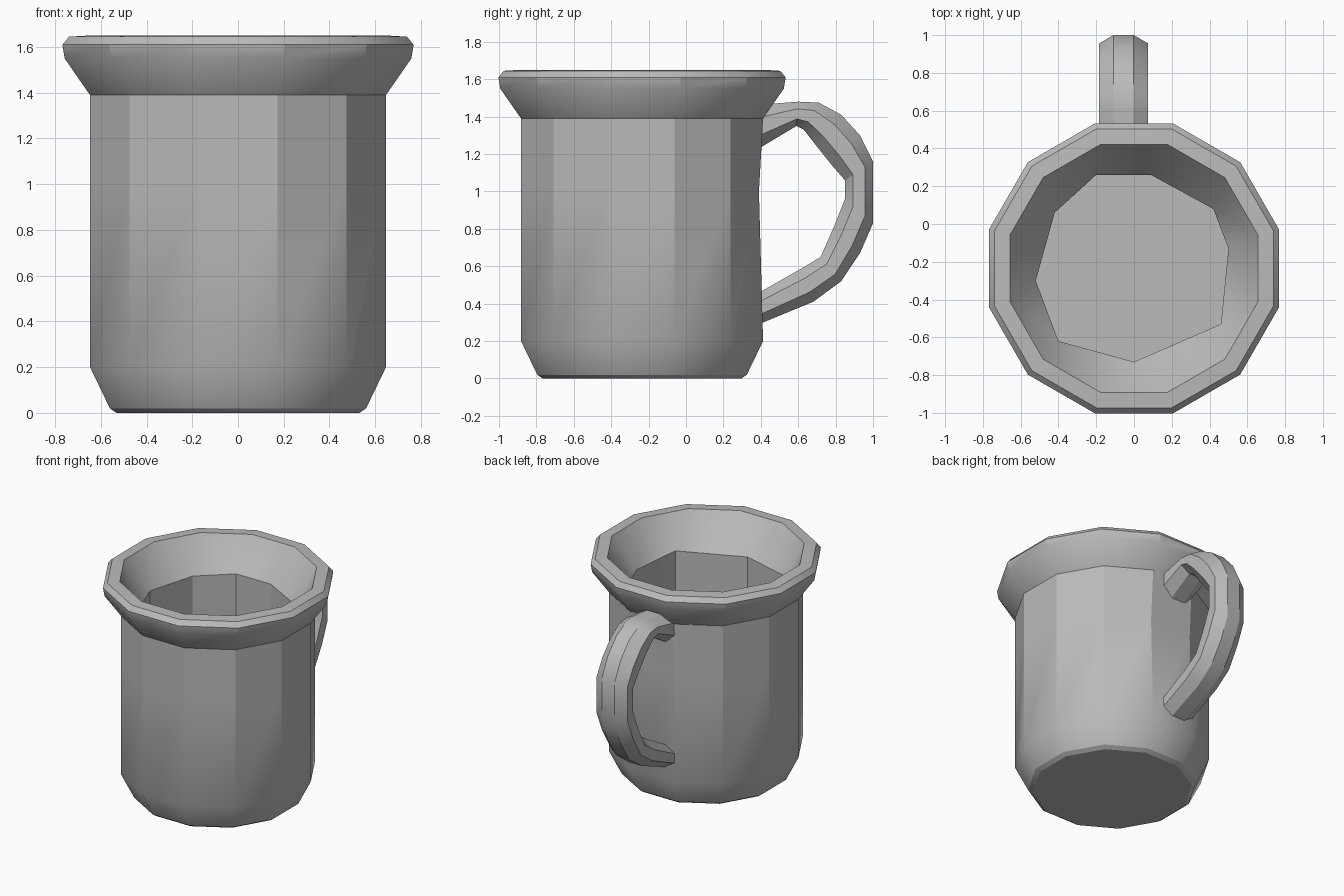
import bpy, bmesh, math
from mathutils import Vector

cube = bpy.data.objects.get("Cube")
if cube:
    bpy.data.objects.remove(cube, do_unlink=True)

clay = bpy.data.materials.new("grey_clay")
clay.use_nodes = True
GREY = (0.5, 0.5, 0.5, 1)
clay.diffuse_color = GREY
clay.node_tree.nodes["Principled BSDF"].inputs["Base Color"].default_value = GREY


def ring(bm, points):
    """Closed loop of edges through the points."""
    verts = [bm.verts.new(p) for p in points]
    for a, b in zip(verts, verts[1:] + verts[:1]):
        bm.edges.new((a, b))
    return verts


def loop_edges(verts):
    return [e for e in {e for v in verts for e in v.link_edges}
            if e.verts[0] in verts and e.verts[1] in verts]


def skin(bm, rings):
    """Join successive rings and cap both ends."""
    for a, b in zip(rings, rings[1:]):
        if len(a) == len(b):
            for i in range(len(a)):
                j = (i + 1) % len(a)
                bm.faces.new((a[i], a[j], b[j], b[i]))
        else:
            bmesh.ops.bridge_loops(bm, edges=loop_edges(a) + loop_edges(b))
    bm.faces.new(rings[0])
    bm.faces.new(rings[-1])


def finish(bm, name, angle):
    bmesh.ops.recalc_face_normals(bm, faces=bm.faces)
    mesh = bpy.data.meshes.new(name)
    bm.to_mesh(mesh)
    bm.free()
    mesh.materials.append(clay)
    obj = bpy.data.objects.new(name, mesh)
    bpy.context.collection.objects.link(obj)
    bpy.ops.object.select_all(action='DESELECT')
    obj.select_set(True)
    bpy.context.view_layer.objects.active = obj
    bpy.ops.object.shade_smooth_by_angle(angle=math.radians(angle))
    return obj


# Mug: twelve-sided outside, flared rim, eight-sided hollow
SIDES = 12
CENTRE_Y = -0.235
outside = [(0.55, 0), (0.58, 0.02), (0.67, 0.2), (0.67, 1.0), (0.67, 1.39),
           (0.785, 1.55), (0.795, 1.61), (0.765, 1.645), (0.68, 1.65)]
opening = [(0.09, 0.26), (-0.2, 0.26), (-0.42, 0.06), (-0.52, -0.3),
           (-0.4, -0.62), (0, -0.73), (0.46, -0.53), (0.5, -0.13), (0.42, 0.08)]

bm = bmesh.new()
rings = []
for radius, z in outside:
    points = []
    for i in range(SIDES):
        a = 2 * math.pi * (i + 0.5) / SIDES
        y = CENTRE_Y + radius * math.sin(a)
        if z == 1.0:
            y = min(y, 0.39)          # slight hollow behind the handle
        points.append((radius * math.cos(a), y, z))
    rings.append(ring(bm, points))
for z in (1.41, 0.2):
    rings.append(ring(bm, [(x, y, z) for x, y in opening]))
skin(bm, rings)
finish(bm, "mug_body", 28)

# Handle: (outer y, outer z, inner y, inner z) for each cross-section
sections = [(0.34, 1.46, 0.34, 1.20), (0.60, 1.48, 0.59, 1.35),
            (0.71, 1.475, 0.63, 1.33), (0.83, 1.41, 0.70, 1.24),
            (0.93, 1.30, 0.78, 1.14), (1.0, 1.16, 0.85, 1.06),
            (1.0, 0.83, 0.85, 0.96), (0.93, 0.67, 0.79, 0.81),
            (0.83, 0.52, 0.72, 0.65), (0.68, 0.41, 0.62, 0.59),
            (0.34, 0.27, 0.34, 0.43)]
bm = bmesh.new()
rings = []
for oy, oz, iy, iz in sections:
    outer, inner = Vector((0, oy, oz)), Vector((0, iy, iz))
    mid, arm = (outer + inner) / 2, (outer - inner) / 2
    points = []
    for i in range(8):
        a = math.pi * (i + 0.5) / 4
        p = mid + arm * (math.cos(a) / math.cos(math.pi / 8))
        p.x = -0.055 + 0.14 * math.sin(a)
        points.append(p)
    rings.append(ring(bm, points))
skin(bm, rings)
finish(bm, "handle", 28)
